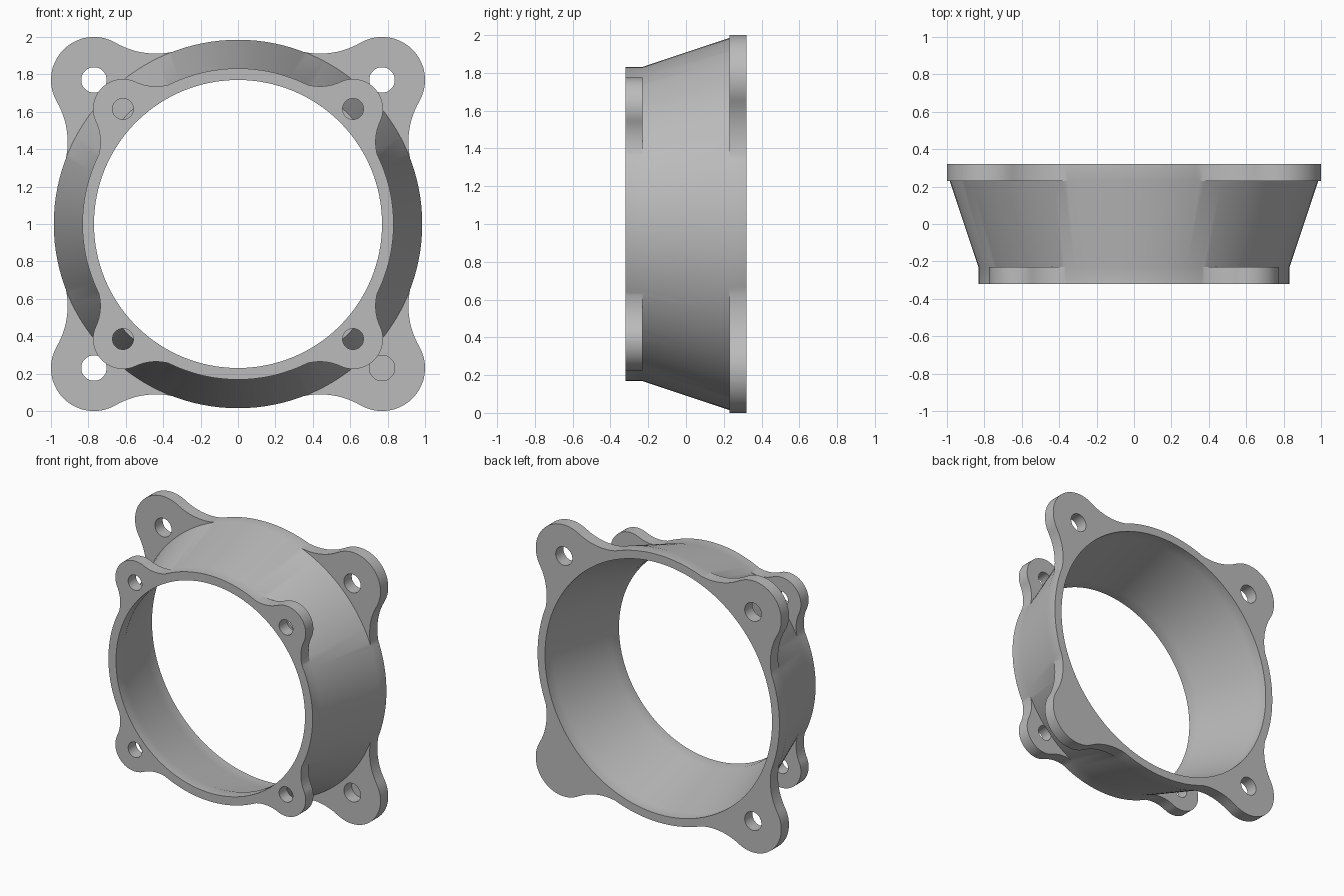
import bpy, bmesh
from math import acos, atan2, cos, sin, pi, hypot

if "Cube" in bpy.data.objects:
    bpy.data.objects.remove(bpy.data.objects["Cube"])

SEGMENTS = 128
FRONT, BACK, MID_Z = 0.32, 0.32, 1.0
PLATE = 0.09                      # flange thickness

grey = bpy.data.materials.new("plain grey")
grey.use_nodes = True
grey.diffuse_color = (0.5, 0.5, 0.5, 1)
grey.node_tree.nodes["Principled BSDF"].inputs["Base Color"].default_value = grey.diffuse_color


def make_object(name, bm):
    bmesh.ops.recalc_face_normals(bm, faces=bm.faces)
    mesh = bpy.data.meshes.new(name)
    bm.to_mesh(mesh)
    bm.free()
    mesh.materials.append(grey)
    obj = bpy.data.objects.new(name, mesh)
    bpy.context.collection.objects.link(obj)
    return obj


def loft(name, sections):
    """Closed solid through (y, outline) sections."""
    bm = bmesh.new()
    rings = [[bm.verts.new((x, y, z + MID_Z)) for x, z in pts] for y, pts in sections]
    for a, b in zip(rings, rings[1:]):
        for i in range(len(a)):
            j = (i + 1) % len(a)
            bm.faces.new((a[i], a[j], b[j], b[i]))
    bm.faces.new(rings[0])
    bm.faces.new(rings[-1])
    return make_object(name, bm)


def circle(r, cx=0, cz=0, n=SEGMENTS):
    return [(cx + r * cos(2 * pi * i / n), cz + r * sin(2 * pi * i / n)) for i in range(n)]


def arc(cx, cz, r, start, end, n):
    return [(cx + r * cos(start + (end - start) * i / n),
             cz + r * sin(start + (end - start) * i / n)) for i in range(n)]


def flange_outline(ring, ear, ear_r, fillet):
    """Round ring with four ears on the diagonals, blended by fillets."""
    e = hypot(ear, ear)
    reach = ring + fillet
    d = acos((reach**2 + e**2 - (fillet + ear_r)**2) / (2 * reach * e))
    fx, fz = reach * cos(d), reach * sin(d)
    a = atan2(fz, fx - e)
    half = (arc(e, 0, ear_r, 0, a, 16) + arc(fx, fz, fillet, a + pi, d + pi, 16)
            + arc(0, 0, ring, d, pi / 4, 8))
    lobe = [(x, -z) for x, z in reversed(half[1:])] + half
    points = []
    for k in range(4):
        c, s = cos(pi / 4 + k * pi / 2), sin(pi / 4 + k * pi / 2)
        points += [(x * c - z * s, x * s + z * c) for x, z in lobe]
        points.append((ring * cos((k + 1) * pi / 2), ring * sin((k + 1) * pi / 2)))
    return points


def combine(target, tool, operation):
    mod = target.modifiers.new(operation.lower(), "BOOLEAN")
    mod.operation, mod.object, mod.solver = operation, tool, "EXACT"
    bpy.context.view_layer.objects.active = target
    bpy.ops.object.modifier_apply(modifier=mod.name)
    bpy.data.objects.remove(tool)


# Conical body with short straight ends
body = loft("flanged_adapter_ring", [
    (-FRONT, circle(0.832)), (PLATE - FRONT, circle(0.832)),
    (BACK - PLATE, circle(0.985)), (BACK, circle(0.985))])

# Front and back flanges with ears
small = flange_outline(0.828, 0.615, 0.16, 0.26)
large = flange_outline(0.981, 0.77, 0.23, 0.43)
combine(body, loft("front_flange", [(-FRONT, small), (PLATE - FRONT, small)]), "UNION")
combine(body, loft("back_flange", [(BACK - PLATE, large), (BACK, large)]), "UNION")

# Tapered bore
combine(body, loft("bore", [
    (-0.5, circle(0.77)), (PLATE - FRONT, circle(0.77)),
    (BACK - PLATE, circle(0.925)), (0.5, circle(0.925))]), "DIFFERENCE")

# Bolt holes through the ears
for sx in (-1, 1):
    for sz in (-1, 1):
        for c, r, y0, y1 in ((0.615, 0.056, -0.4, -0.229), (0.77, 0.068, 0.2, 0.4)):
            hole = circle(r, sx * c, sz * c, 32)
            combine(body, loft("bolt_hole", [(y0, hole), (y1, hole)]), "DIFFERENCE")

# Smooth curved walls, crisp rims
bpy.ops.object.select_all(action="DESELECT")
body.select_set(True)
bpy.context.view_layer.objects.active = body
bpy.ops.object.shade_smooth_by_angle(angle=0.52)
